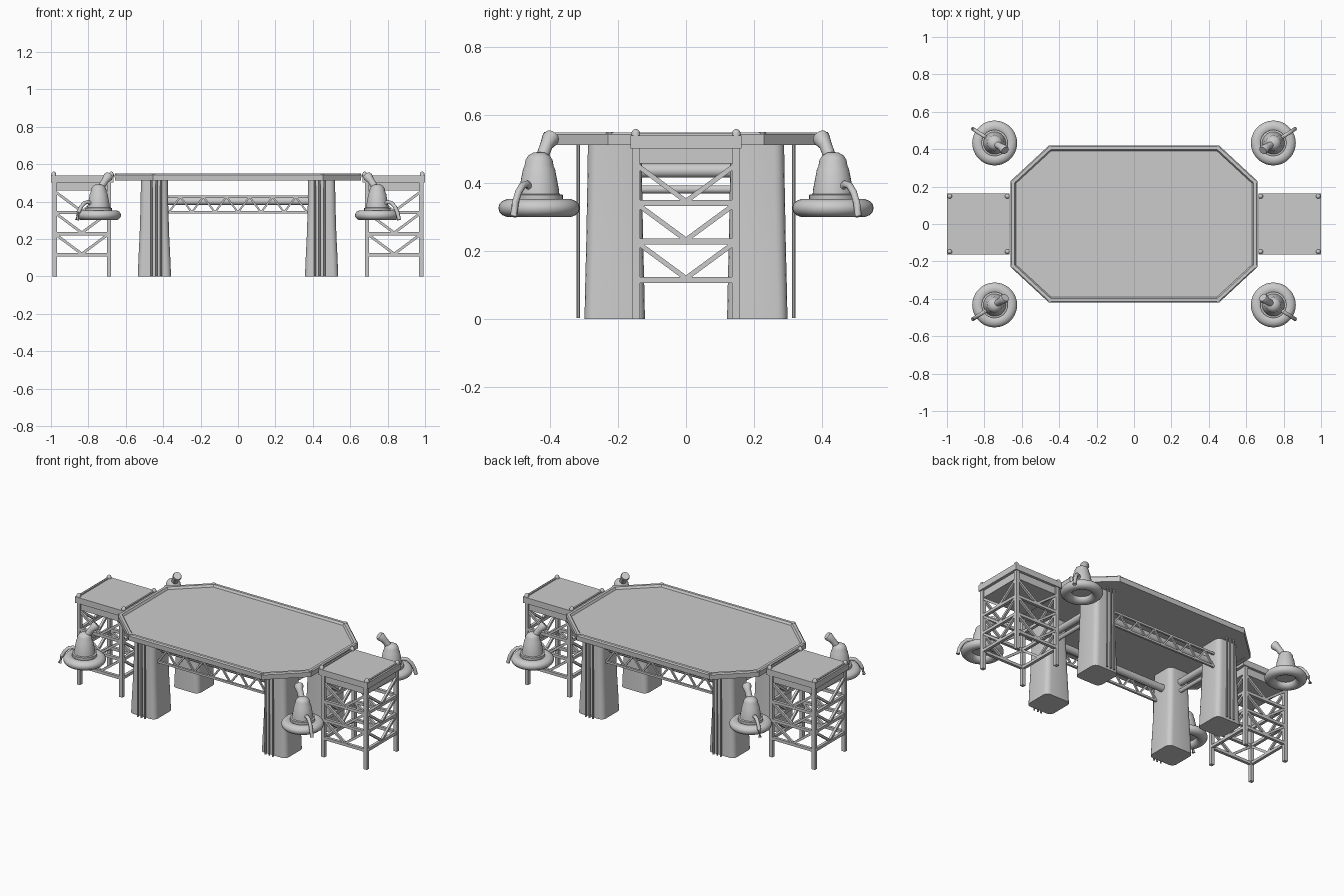
import bpy, bmesh, math
from mathutils import Vector as V

if "Cube" in bpy.data.objects:
    bpy.data.objects.remove(bpy.data.objects["Cube"])


def finish(name, verts, faces, smooth=False):
    me = bpy.data.meshes.new(name)
    me.from_pydata([tuple(v) for v in verts], [], faces)
    bm = bmesh.new()
    bm.from_mesh(me)
    bmesh.ops.recalc_face_normals(bm, faces=bm.faces)
    bm.to_mesh(me)
    bm.free()
    ob = bpy.data.objects.new(name, me)
    bpy.context.collection.objects.link(ob)
    if smooth:
        bpy.context.view_layer.objects.active = ob
        for o in bpy.context.selected_objects:
            o.select_set(False)
        ob.select_set(True)
        bpy.ops.object.shade_smooth_by_angle(angle=math.radians(40))
    return ob


def loft(name, rings, smooth=False, cap=True, closed=False):
    n, m = len(rings[0]), len(rings)
    verts = [v for r in rings for v in r]
    faces = []
    for k in range(m if closed else m - 1):
        a, b = k * n, ((k + 1) % m) * n
        faces += [(a + i, a + (i + 1) % n, b + (i + 1) % n, b + i) for i in range(n)]
    if cap and not closed:
        faces += [tuple(range(n)), tuple(range((m - 1) * n, m * n))]
    return finish(name, verts, faces, smooth)


def box(name, x0, x1, y0, y1, z0, z1):
    return loft(name, [[(x0, y0, z), (x1, y0, z), (x1, y1, z), (x0, y1, z)] for z in (z0, z1)])


def tube(name, pts, radii, n=12, smooth=True):
    pts = [V(p) for p in pts]
    if not isinstance(radii, (list, tuple)):
        radii = [radii] * len(pts)
    rings = []
    for i, p in enumerate(pts):
        d = (pts[min(i + 1, len(pts) - 1)] - pts[max(i - 1, 0)]).normalized()
        s = d.cross(V((0, 0, 1)) if abs(d.z) < 0.95 else V((1, 0, 0))).normalized()
        u = s.cross(d)
        rings.append([p + radii[i] * (s * math.cos(t) + u * math.sin(t))
                      for t in (2 * math.pi * (k + .5) / n for k in range(n))])
    return loft(name, rings, smooth)


def bar(name, a, b, w=0.011):
    return tube(name, [a, b], w, 4, False)


def lathe(name, prof, cx, cy, n=32, closed=False):
    return loft(name, [[(cx + r * math.cos(2 * math.pi * i / n), cy + r * math.sin(2 * math.pi * i / n), z)
                        for i in range(n)] for r, z in prof], True, True, closed)


def octagon(d, z):
    # chamfered rectangle inset by d
    x, y, k = 0.66 - d, 0.42 - d, 0.41 * d
    cx, cy = 0.455 - k, 0.23 - k
    return [(-cx, -y, z), (cx, -y, z), (x, -cy, z), (x, cy, z), (cx, y, z), (-cx, y, z), (-x, cy, z), (-x, -cy, z)]


def rounded(cx, cy, hx, hy, z, r=0.03):
    out = []
    for q, (sx, sy) in enumerate(((1, 1), (-1, 1), (-1, -1), (1, -1))):
        for k in range(5):
            t = math.pi / 2 * (q + k / 4)
            out.append((cx + sx * (hx - r) + r * math.cos(t), cy + sy * (hy - r) + r * math.sin(t), z))
    return out


# deck slab and raised rim
loft("deck", [octagon(0.015, 0.515), octagon(0.015, 0.537)])
loft("deck_rim", [octagon(0.002, 0.513), octagon(0, 0.543), octagon(0.006, 0.55),
                  octagon(0.022, 0.55), octagon(0.03, 0.536), octagon(0.03, 0.513)], closed=True)
for x, y, z in octagon(0.013, 0.545):
    tube("rim_joint", [(x, y, z - 0.03), (x, y, z + 0.006)], 0.012, 8)

for sx in (-1, 1):
    for sy in (-1, 1):
        # pillars with service pipes
        loft("pillar", [rounded(sx * .447, sy * .21, hx, hy, z) for z, hx, hy in
                        ((0, .089, .089), (.1, .085, .087), (.22, .079, .084), (.38, .074, .081), (.515, .072, .079))], True)
        for px in (.412, .436, .462):
            tube("pipe", [(sx * px, sy * .318, .003), (sx * px, sy * .318, .515)], .0055, 8)
    # cross ties between pillars
    tube("cross_tie", [(sx * .45, -.14, .437), (sx * .45, .14, .437)], .021, 16)
    tube("cross_tie_low", [(sx * .45, -.14, .382), (sx * .45, .14, .382)], .012, 12)

# long trusses between pillars
for sy in (-1, 1):
    y = sy * .25
    tube("long_tie", [(-.39, sy * .2, .402), (.39, sy * .2, .402)], .022, 16)
    for z in (.425, .342):
        bar("truss_chord", (-.39, y, z), (.39, y, z), .009)
    n = 12
    for i in range(n):
        xa, xb = -.37 + .74 * i / n, -.37 + .74 * (i + 1) / n
        za, zb = (.342, .425) if i % 2 == 0 else (.425, .342)
        bar("truss_web", (xa, y, za), (xb, y, zb), .007)

# side towers
for s in (-1, 1):
    lo, hi = sorted((s * .665, s))
    box("tower_platform", lo, hi, -.163, .163, .503, .54)
    lo, hi = sorted((s * .683, s * .982))
    box("tower_beam", lo, hi, -.147, .147, .458, .504)
    X, Y = (s * .69, s * .98), (-.147, .147)
    for x in X:
        for y in Y:
            box("tower_leg", x - .011, x + .011, y - .011, y + .011, 0, .505)
    for x in (s * .677, s * .985):
        bar("platform_rail", (x, -.15, .541), (x, .15, .541), .007)
        for y in (-.148, .148):
            lathe("corner_post", [(.013, .535), (.013, .548), (.009, .556), (.003, .56)], x, y, 12)
    corners = [(X[0], Y[0]), (X[1], Y[0]), (X[1], Y[1]), (X[0], Y[1])]
    for i in range(4):
        (ax, ay), (bx, by) = corners[i], corners[(i + 1) % 4]
        mx, my = (ax + bx) / 2, (ay + by) / 2
        for z in (.115, .228, .342):
            bar("tower_rung", (ax, ay, z), (bx, by, z), .0125)
            bar("tower_brace", (ax, ay, z + .113), (mx, my, z + .005), .01)
            bar("tower_brace", (bx, by, z + .113), (mx, my, z + .005), .01)

# corner lamps
for sx in (-1, 1):
    for sy in (-1, 1):
        cx, cy = sx * .745, sy * .433
        R, rx, rz = .087, .033, .027
        lathe("lamp_ring", [(R + rx * math.cos(t), .327 + rz * math.sin(t))
                            for t in (2 * math.pi * k / 14 for k in range(14))], cx, cy, 36, True)
        lathe("lamp_hood", [(.066, .33), (.07, .35), (.07, .366), (.06, .368), (.058, .385), (.047, .443),
                            (.043, .45), (.04, .468), (.032, .481), (.018, .49), (.003, .492)], cx, cy)
        tube("lamp_neck", [(cx - sx * .005, cy - sy * .004, .465), (cx - sx * .035, cy - sy * .022, .512),
                           (cx - sx * .05, cy - sy * .034, .532), (cx - sx * .056, cy - sy * .04, .54)],
             [.018, .019, .026, .022], 16)
        arc = [(.045, .385), (.065, .398), (.09, .393), (.112, .372), (.128, .342), (.138, .302)]
        tube("lamp_handle", [(cx + sx * d * .84, cy + sy * d * .545, z) for d, z in arc], .0105, 10)
